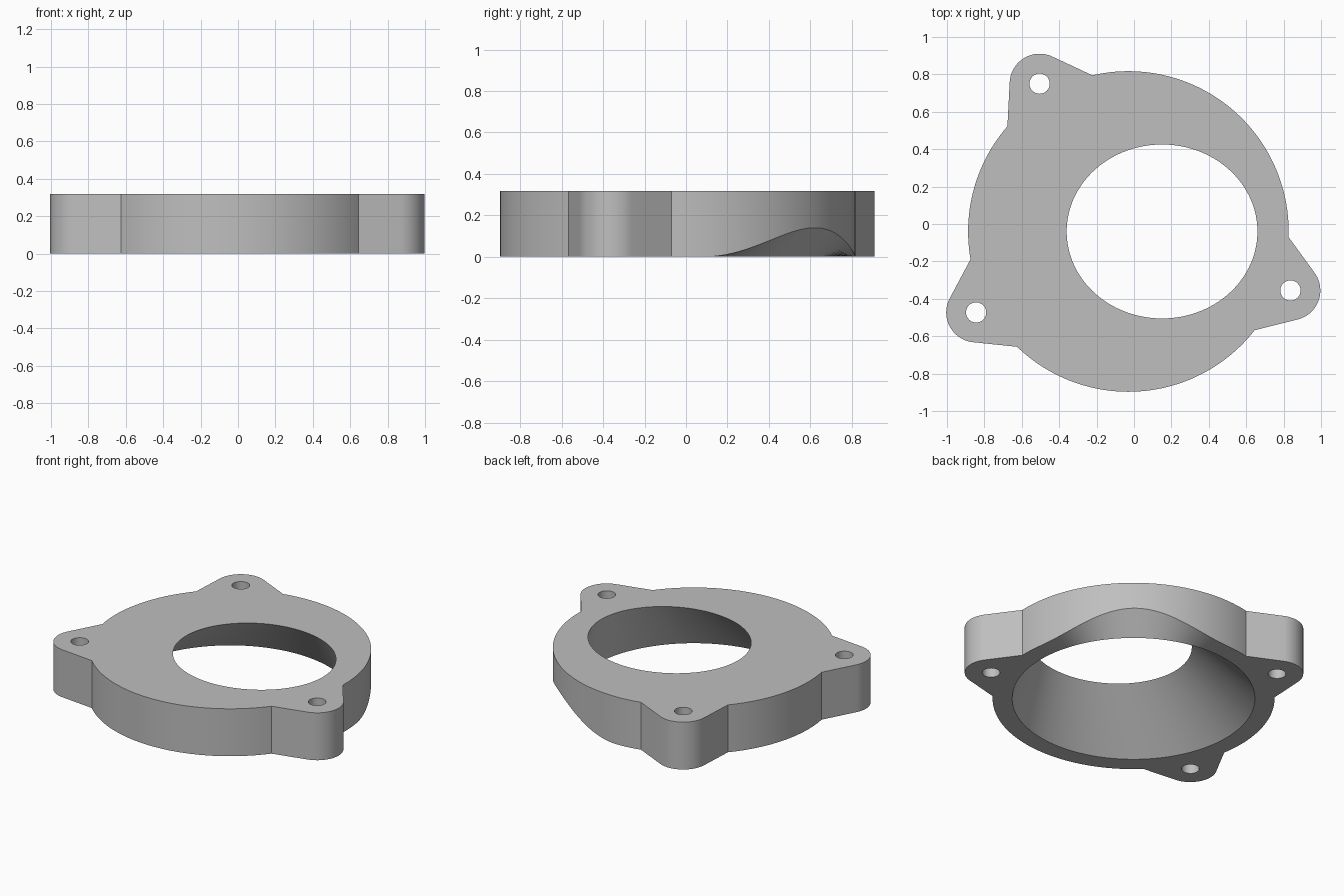
import bpy
import bmesh
from math import cos, sin, pi, radians, degrees, atan2, hypot, acos
from mathutils import Vector

HEIGHT = 0.318
CENTRE = Vector((-0.03, -0.04))
BODY_R = 0.857
RIM_R = 0.738
BOLT_DIST, BOLT_R, LUG_R = 0.922, 0.054, 0.16
LUG_HALF = radians(18)
LUGS = [radians(a) for a in (-20, 121, 208)]
RELIEF_DIR, RELIEF_HALF, RELIEF_Z = radians(50.5), radians(42), 0.14

old = bpy.data.objects.get("Cube")
if old:
    bpy.data.objects.remove(old, do_unlink=True)

grey = bpy.data.materials.new("plain grey")
grey.use_nodes = True
colour = (0.52, 0.52, 0.52, 1)
grey.diffuse_color = colour
grey.node_tree.nodes["Principled BSDF"].inputs["Base Color"].default_value = colour


def polar(r, a):
    return Vector((r * cos(a), r * sin(a)))


def lug_points(direction):
    """Rounded ear: tangent side, arc around the bolt, tangent side."""
    hole = polar(BOLT_DIST, direction)
    start = polar(BODY_R, direction - LUG_HALF)
    end = polar(BODY_R, direction + LUG_HALF)
    rel = polar(BODY_R, LUG_HALF) - Vector((BOLT_DIST, 0))
    sweep = atan2(rel.y, rel.x) - acos(LUG_R / rel.length)
    arc = [hole + polar(LUG_R, direction + sweep * (i / 10 - 1)) for i in range(21)]
    side_in = [start.lerp(arc[0], i / 4) for i in range(4)]
    side_out = [arc[-1].lerp(end, i / 4) for i in range(1, 5)]
    return side_in + arc + side_out


# Closed outline: lugs joined by body arcs
outline = []
for i, a in enumerate(LUGS):
    outline += lug_points(a)
    first = a + LUG_HALF
    last = (LUGS[i + 1] if i < 2 else LUGS[0] + 2 * pi) - LUG_HALF
    n = round(degrees(last - first) / 2)
    outline += [polar(BODY_R, first + (last - first) * k / n) for k in range(1, n)]


def relief(a):
    """Height of the scooped outer lower edge at a given angle."""
    off = (a - RELIEF_DIR + pi) % (2 * pi) - pi
    return RELIEF_Z * cos(off / RELIEF_HALF * pi / 2) ** 2 if abs(off) < RELIEF_HALF else 0


# Flange: four matching loops joined into a closed ring
bm = bmesh.new()
loops = [[], [], [], []]
for p in outline:
    a = atan2(p.y, p.x)
    o = p + CENTRE
    rim = CENTRE + polar(RIM_R, a)
    loops[0].append(bm.verts.new((o.x, o.y, relief(a))))
    loops[1].append(bm.verts.new((o.x, o.y, HEIGHT)))
    loops[2].append(bm.verts.new((0.15 + 0.51 * cos(a), -0.04 + 0.465 * sin(a), HEIGHT)))
    loops[3].append(bm.verts.new((rim.x, rim.y, 0)))
count = len(outline)
for k in range(4):
    lower, upper = loops[k], loops[(k + 1) % 4]
    for i in range(count):
        j = (i + 1) % count
        bm.faces.new((lower[i], lower[j], upper[j], upper[i]))
bmesh.ops.recalc_face_normals(bm, faces=bm.faces)
mesh = bpy.data.meshes.new("flange_ring")
bm.to_mesh(mesh)
bm.free()
mesh.materials.append(grey)
flange = bpy.data.objects.new("flange_ring", mesh)
bpy.context.collection.objects.link(flange)

# Bolt holes drilled through each lug
for a in LUGS:
    spot = CENTRE + polar(BOLT_DIST, a)
    bpy.ops.mesh.primitive_cylinder_add(vertices=40, radius=BOLT_R, depth=1,
                                        location=(spot.x, spot.y, HEIGHT / 2))
    drill = bpy.context.object
    drill.name = "bolt_hole_cutter"
    drill.hide_render = True
    drill.data.materials.append(grey)
    bpy.ops.object.select_all(action="DESELECT")
    bpy.context.view_layer.objects.active = flange
    flange.select_set(True)
    cut = flange.modifiers.new("bolt_hole", "BOOLEAN")
    cut.operation = "DIFFERENCE"
    cut.solver = "EXACT"
    cut.object = drill
    bpy.ops.object.modifier_apply(modifier=cut.name)
    bpy.data.objects.remove(drill, do_unlink=True)

bpy.ops.object.shade_smooth_by_angle(angle=radians(25))
